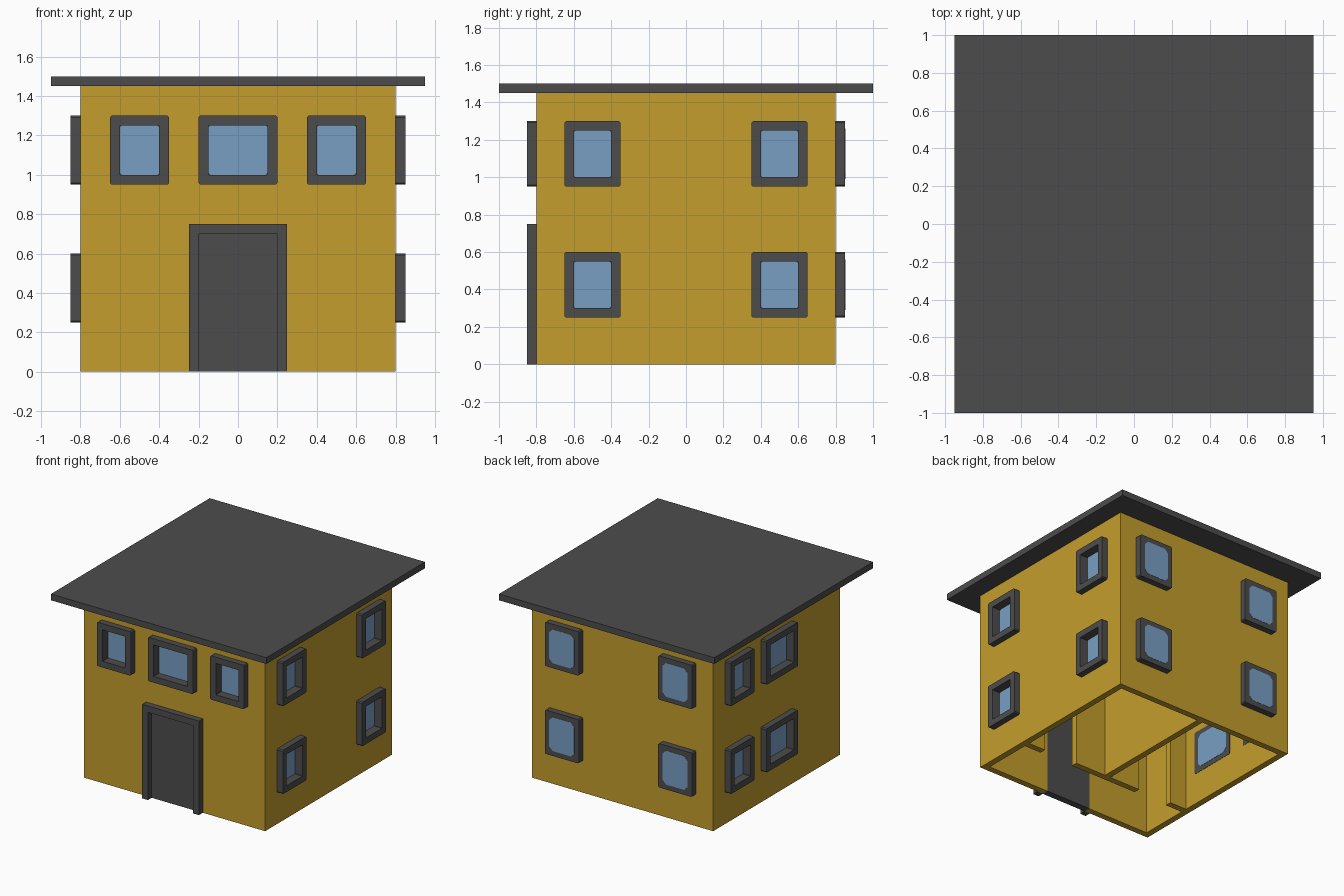
import bpy, bmesh
from mathutils import Vector

if "Cube" in bpy.data.objects:
    bpy.data.objects.remove(bpy.data.objects["Cube"], do_unlink=True)


def material(name, rgb):
    m = bpy.data.materials.new(name)
    m.use_nodes = True
    m.diffuse_color = (*rgb, 1)
    m.node_tree.nodes["Principled BSDF"].inputs["Base Color"].default_value = (*rgb, 1)
    return m


YELLOW = material("ochre_wall", (0.55, 0.34, 0.026))
GREY = material("dark_grey", (0.073, 0.073, 0.073))
BLUE = material("blue_glass", (0.19, 0.345, 0.55))


def finish(name, bm, mat):
    bmesh.ops.recalc_face_normals(bm, faces=bm.faces)
    me = bpy.data.meshes.new(name)
    bm.to_mesh(me)
    bm.free()
    me.materials.append(mat)
    ob = bpy.data.objects.new(name, me)
    bpy.context.collection.objects.link(ob)
    return ob


def boxes(name, mat, *bounds):
    """One object made of boxes, each given as x0, x1, y0, y1, z0, z1."""
    bm = bmesh.new()
    for x0, x1, y0, y1, z0, z1 in bounds:
        vs = bmesh.ops.create_cube(bm, size=1)["verts"]
        for v in vs:
            v.co = Vector(((x0 + x1) / 2 + v.co.x * (x1 - x0),
                           (y0 + y1) / 2 + v.co.y * (y1 - y0),
                           (z0 + z1) / 2 + v.co.z * (z1 - z0)))
    return finish(name, bm, mat)


def octagon(w, h, c):
    """Rectangle with cut corners."""
    a, b = w / 2, h / 2
    return [(a - c, -b), (a, -b + c), (a, b - c), (a - c, b),
            (-a + c, b), (-a, b - c), (-a, -b + c), (-a + c, -b)]


def prism(bm, place, outer, d0, d1, inner=None):
    """Extrude an outline along the wall normal, solid or as a ring."""
    n = len(outer)
    o = [[bm.verts.new(place(u, d, v)) for u, v in outer] for d in (d0, d1)]
    if inner:
        i = [[bm.verts.new(place(u, d, v)) for u, v in inner] for d in (d0, d1)]
    for k in range(n):
        j = (k + 1) % n
        bm.faces.new((o[0][k], o[0][j], o[1][j], o[1][k]))
        if inner:
            bm.faces.new((i[0][k], i[0][j], i[1][j], i[1][k]))
            for s in (0, 1):
                bm.faces.new((o[s][k], o[s][j], i[s][j], i[s][k]))
    if not inner:
        bm.faces.new(o[0])
        bm.faces.new(o[1])


cutters = []
OUT = 0.85      # outer plane of the frames
DEEP = 0.102    # frame depth through the wall


def window(side, pos, z, w=0.3, h=0.35):
    normal, along = {"front": ((0, -1, 0), (1, 0, 0)), "back": ((0, 1, 0), (1, 0, 0)),
                     "left": ((1, 0, 0), (0, 1, 0)), "right": ((-1, 0, 0), (0, 1, 0))}[side]
    normal, along = Vector(normal), Vector(along)
    flipped = side == "back"    # back windows have the pane flush outside

    def place(u, d, v):
        d = DEEP - d if flipped else d
        return normal * (OUT - d) + along * (pos + u) + Vector((0, 0, z + v))

    # frame: open ring in front, plate carrying the pane behind
    bm = bmesh.new()
    prism(bm, place, octagon(w, h, 0.008), 0, 0.07, octagon(w - 0.1, h - 0.1, 0.002))
    prism(bm, place, octagon(w, h, 0.008), 0.07, DEEP)
    finish(side + "_window_frame", bm, GREY)
    # pane with cut corners, showing on both faces of the plate
    bm = bmesh.new()
    prism(bm, place, octagon(w - 0.08, h - 0.08, 0.03), 0.068, DEEP + 0.002)
    finish(side + "_window_glass", bm, BLUE)
    # opening in the wall
    bm = bmesh.new()
    prism(bm, place, octagon(w - 0.02, h - 0.02, 0.008), -0.05, 0.15)
    cutters.append(finish("window_cutter", bm, GREY))


# windows
for x, w in ((-0.5, 0.3), (0, 0.4), (0.5, 0.3)):
    window("front", x, 1.125, w)
for z in (0.425, 1.125):
    for p in (-0.5, 0.5):
        window("back", p, z)
        window("left", p, z)
    window("right", 0.5, z)
    window("right", 0, z, 0.4)

# walls: hollow storeys with a floor between, then door and window openings
walls = boxes("walls", YELLOW, (-0.8, 0.8, -0.8, 0.8, 0, 1.45))
cutters += [boxes("lower_room_cutter", YELLOW, (-0.75, 0.75, -0.75, 0.75, -0.1, 0.7)),
            boxes("upper_room_cutter", YELLOW, (-0.75, 0.75, -0.75, 0.75, 0.75, 1.42)),
            boxes("door_cutter", YELLOW, (-0.2, 0.2, -0.9, -0.7, -0.1, 0.695))]
bpy.context.view_layer.objects.active = walls
for c in cutters:
    c.hide_render = True
    mod = walls.modifiers.new("cut", "BOOLEAN")
    mod.operation, mod.solver, mod.object = "DIFFERENCE", "EXACT", c
    bpy.ops.object.modifier_apply(modifier=mod.name)
    bpy.data.objects.remove(c, do_unlink=True)
walls.data.materials.clear()
walls.data.materials.append(YELLOW)
for f in walls.data.polygons:
    f.material_index = 0

# inner partitions with two doorways
boxes("partition_long", YELLOW, (-0.025, 0.025, -0.3, 0.76, 0, 0.71))
boxes("partition_cross", YELLOW,
      (-0.3, 0.3, -0.35, -0.3, 0, 0.71),
      (0.6, 0.76, -0.35, -0.3, 0, 0.71),
      (-0.76, -0.6, -0.35, -0.3, 0, 0.71),
      (0.3, 0.6, -0.35, -0.3, 0.65, 0.71),
      (-0.6, -0.3, -0.35, -0.3, 0.65, 0.71))

# door
boxes("door_frame", GREY,
      (-0.25, -0.2, -0.85, -0.8, 0, 0.7),
      (0.2, 0.25, -0.85, -0.8, 0, 0.7),
      (-0.25, 0.25, -0.85, -0.8, 0.7, 0.75))
boxes("door_leaf", GREY, (-0.2, 0.2, -0.802, -0.748, 0, 0.7))

# flat roof
boxes("roof", GREY, (-0.95, 0.95, -1, 1, 1.45, 1.5))
